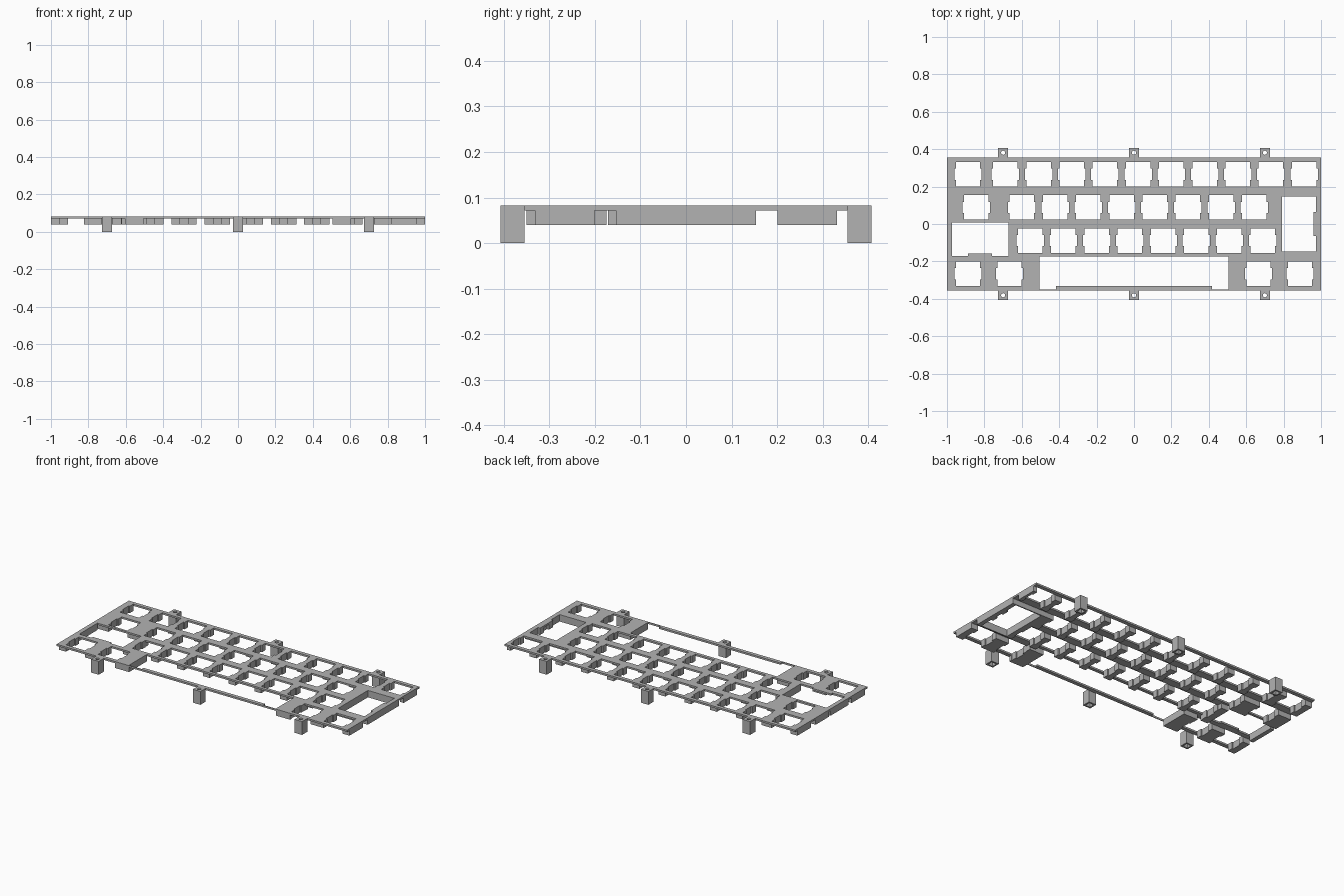
import bpy, bmesh

cube = bpy.data.objects.get("Cube")
if cube:
    bpy.data.objects.remove(cube, do_unlink=True)

grey = bpy.data.materials.new("plain grey")
grey.use_nodes = True
colour = (0.45, 0.45, 0.45, 1)
grey.diffuse_color = colour
grey.node_tree.nodes["Principled BSDF"].inputs["Base Color"].default_value = colour

U = 0.1775                      # one key unit
HALF = 0.0653                   # half of a switch cutout
NOTCH_W, NOTCH_H = 0.008, 0.03  # clip notch depth and half height
DEPTH = 2 * U                   # half depth of the plate
Z_RIB, Z_PLATE, Z_TOP = 0.04, 0.072, 0.083


def new_object(name, bm):
    mesh = bpy.data.meshes.new(name)
    bm.to_mesh(mesh)
    bm.free()
    mesh.materials.append(grey)
    ob = bpy.data.objects.new(name, mesh)
    bpy.context.collection.objects.link(ob)
    return ob


def inside(rects, x, y):
    return any(a < x < b and c < y < d for a, b, c, d in rects)


# Switch cutouts: key centres per row, in key units from the left edge
rows = [
    [0.625] + [1.75 + i for i in range(10)],
    [0.875] + [2.25 + i for i in range(8)],
    [2.5 + i for i in range(8)],
    [0.625, 1.875, 9.375, 10.625],
]
holes, bands = [], []
for r, keys in enumerate(rows):
    y = (1.5 - r) * U
    bands.append((-1, 1, y - HALF, y + HALF))
    for k in keys:
        x = (k - 5.625) * U
        holes.append((x - HALF, x + HALF, y - HALF, y + HALF))
        holes.append((x - HALF - NOTCH_W, x + HALF + NOTCH_W, y - NOTCH_H, y + NOTCH_H))

# Wide key cutouts with their stabiliser recesses
holes += [
    (-0.505, 0.505, -0.332, -0.174),                                    # space key
    (-0.505, -0.418, -0.35, -0.33), (0.418, 0.505, -0.35, -0.33),
    (-0.973, -0.671, -0.158, 0.008),                                    # left wide key
    (-0.973, -0.888, -0.171, -0.157), (-0.759, -0.671, -0.171, -0.157),
    (0.791, 0.96, -0.147, 0.147),                                       # right tall key
    (0.959, 0.973, 0.064, 0.147), (0.959, 0.973, -0.147, -0.064),
]

# Extra rib areas beside the wide cutouts
bands += [
    (-0.603, -0.505, -0.35, -0.174), (0.505, 0.603, -0.35, -0.174),
    (-1, -0.973, -0.171, 0.008), (-0.671, -0.622, -0.171, 0.008),
    (0.973, 1, -0.147, 0.147), (0.753, 0.791, -0.147, 0.147),
]
outline = [(-1, 1, -DEPTH, DEPTH)]


def stepped_solid(name, layers):
    """Closed mesh from stacked layers, each a set of rectangles minus the cutouts."""
    rects = holes + [q for l in layers for q in l[0]]
    xs = sorted({round(v, 4) for q in rects for v in q[:2]})
    ys = sorted({round(v, 4) for q in rects for v in q[2:]})
    zs = [l[1] for l in layers] + [layers[-1][2]]
    solid = set()
    for i in range(len(xs) - 1):
        for j in range(len(ys) - 1):
            x, y = (xs[i] + xs[i + 1]) / 2, (ys[j] + ys[j + 1]) / 2
            if inside(holes, x, y):
                continue
            for k, l in enumerate(layers):
                if inside(l[0], x, y):
                    solid.add((i, j, k))
    bm = bmesh.new()
    cache = {}

    def vert(key):
        if key not in cache:
            cache[key] = bm.verts.new((xs[key[0]], ys[key[1]], zs[key[2]]))
        return cache[key]

    for cell in solid:
        for axis in range(3):
            u, v = (axis + 1) % 3, (axis + 2) % 3
            for side in (0, 1):
                other = list(cell)
                other[axis] += 2 * side - 1
                if tuple(other) in solid:
                    continue
                loop = []
                for du, dv in ((0, 0), (1, 0), (1, 1), (0, 1)):
                    key = list(cell)
                    key[axis] += side
                    key[u] += du
                    key[v] += dv
                    loop.append(vert(tuple(key)))
                bm.faces.new(loop if side else loop[::-1])
    return new_object(name, bm)


# Switch plate with the ribs under it
stepped_solid("switch_plate", [(bands, Z_RIB, Z_PLATE), (outline, Z_PLATE, Z_TOP)])


# Mounting post: square, hollow from below, with a screw hole in its cap
def square_ring(bm, half, z):
    return [bm.verts.new((x * half, y * half, z)) for x, y in ((-1, -1), (1, -1), (1, 1), (-1, 1))]


def bridge(bm, a, b):
    n = len(a)
    for i in range(n):
        bm.faces.new((a[i], a[(i + 1) % n], b[(i + 1) % n], b[i]))


def cap_with_hole(bm, square, circle):
    edges = []
    for ring in (square, circle):
        for i in range(len(ring)):
            pair = (ring[i], ring[(i + 1) % len(ring)])
            edges.append(bm.edges.get(pair) or bm.edges.new(pair))
    bmesh.ops.triangle_fill(bm, edges=edges, use_beauty=True)


bm = bmesh.new()
outer_low, outer_top = square_ring(bm, 0.026, 0), square_ring(bm, 0.026, Z_TOP)
inner_low, inner_top = square_ring(bm, 0.016, 0), square_ring(bm, 0.016, Z_PLATE)
circles = [bmesh.ops.create_circle(bm, segments=16, radius=0.011)["verts"] for _ in range(2)]
for ring, z in zip(circles, (Z_PLATE, Z_TOP)):
    for v in ring:
        v.co.z = z
bridge(bm, outer_low, outer_top)
bridge(bm, inner_low, inner_top)
bridge(bm, outer_low, inner_low)
bridge(bm, circles[0], circles[1])
cap_with_hole(bm, outer_top, circles[1])
cap_with_hole(bm, inner_top, circles[0])
bmesh.ops.recalc_face_normals(bm, faces=bm.faces)
post = new_object("mounting_post", bm)

posts = [post] + [post.copy() for _ in range(5)]
for n, ob in enumerate(posts):
    if n:
        bpy.context.collection.objects.link(ob)
    front = n < 3
    ob.name = ("front" if front else "back") + "_post_" + ("right", "middle", "left")[n % 3]
    ob.location = ((n % 3 - 1) * 0.7, (-1 if front else 1) * (DEPTH + 0.026), 0)
